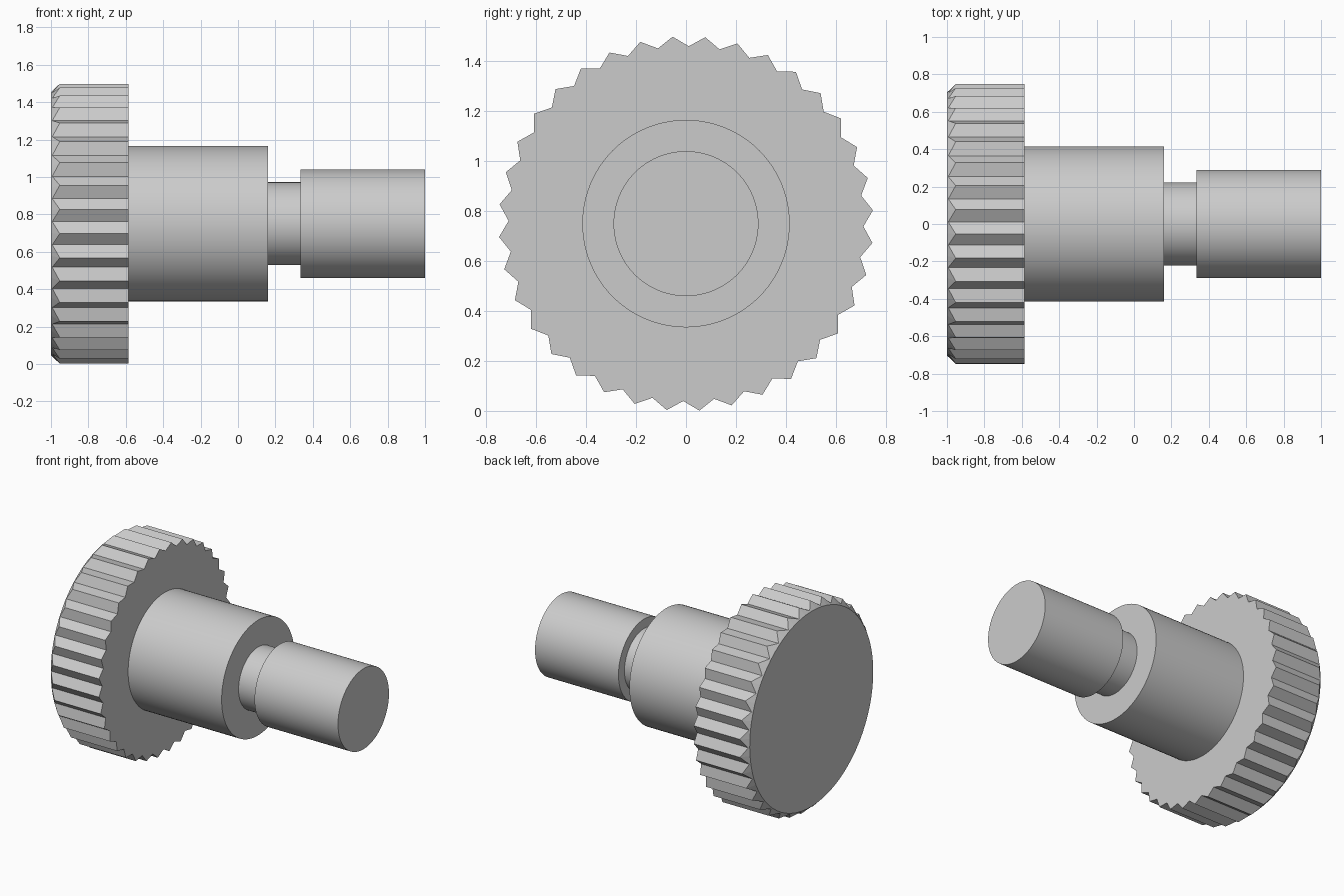
import bpy
import bmesh
from math import sin, cos, radians, tau

cube = bpy.data.objects.get("Cube")
if cube:
    bpy.data.objects.remove(cube, do_unlink=True)

AXIS_Z = 0.75

# Single plain metal colour
steel = bpy.data.materials.new("steel_grey")
steel.use_nodes = True
colour = (0.6, 0.6, 0.6, 1.0)
steel.diffuse_color = colour
steel.node_tree.nodes["Principled BSDF"].inputs["Base Color"].default_value = colour


def loft(name, rings):
    """Bridge rings of (x, radius, angle) points around the x axis and cap both ends."""
    bm = bmesh.new()
    loops = [[bm.verts.new((x, r * sin(a), AXIS_Z + r * cos(a))) for x, r, a in ring]
             for ring in rings]
    for low, high in zip(loops, loops[1:]):
        n = len(low)
        for i in range(n):
            j = (i + 1) % n
            bm.faces.new((low[i], low[j], high[j], high[i]))
    bm.faces.new(loops[0])
    bm.faces.new(loops[-1])
    bmesh.ops.recalc_face_normals(bm, faces=bm.faces)
    mesh = bpy.data.meshes.new(name)
    bm.to_mesh(mesh)
    bm.free()
    mesh.materials.append(steel)
    obj = bpy.data.objects.new(name, mesh)
    bpy.context.collection.objects.link(obj)
    return obj


# Toothed wheel: alternating valleys and tips, with a conical chamfer on the outer end
TEETH = 36
ROOT, TIP, END = 0.71, 0.75, 0.703
outline = [(TIP if i % 2 else ROOT, tau * i / (2 * TEETH) + radians(0.9))
           for i in range(2 * TEETH)]
loft("toothed_wheel", [
    [(-1.0, END, a) for r, a in outline],
    [(-1.0 + r - END, r, a) for r, a in outline],
    [(-0.585, r, a) for r, a in outline],
])

# Stepped shaft: wide hub, narrow neck, end journal
SIDES = 96
profile = [(-0.585, 0.415), (0.16, 0.415), (0.16, 0.222),
           (0.335, 0.222), (0.335, 0.29), (1.0, 0.29)]
shaft = loft("stepped_shaft", [[(x, r, tau * i / SIDES) for i in range(SIDES)]
                               for x, r in profile])

# Smooth the round surfaces, keep the steps sharp
bpy.ops.object.select_all(action='DESELECT')
shaft.select_set(True)
bpy.context.view_layer.objects.active = shaft
bpy.ops.object.shade_smooth_by_angle(angle=radians(30))
